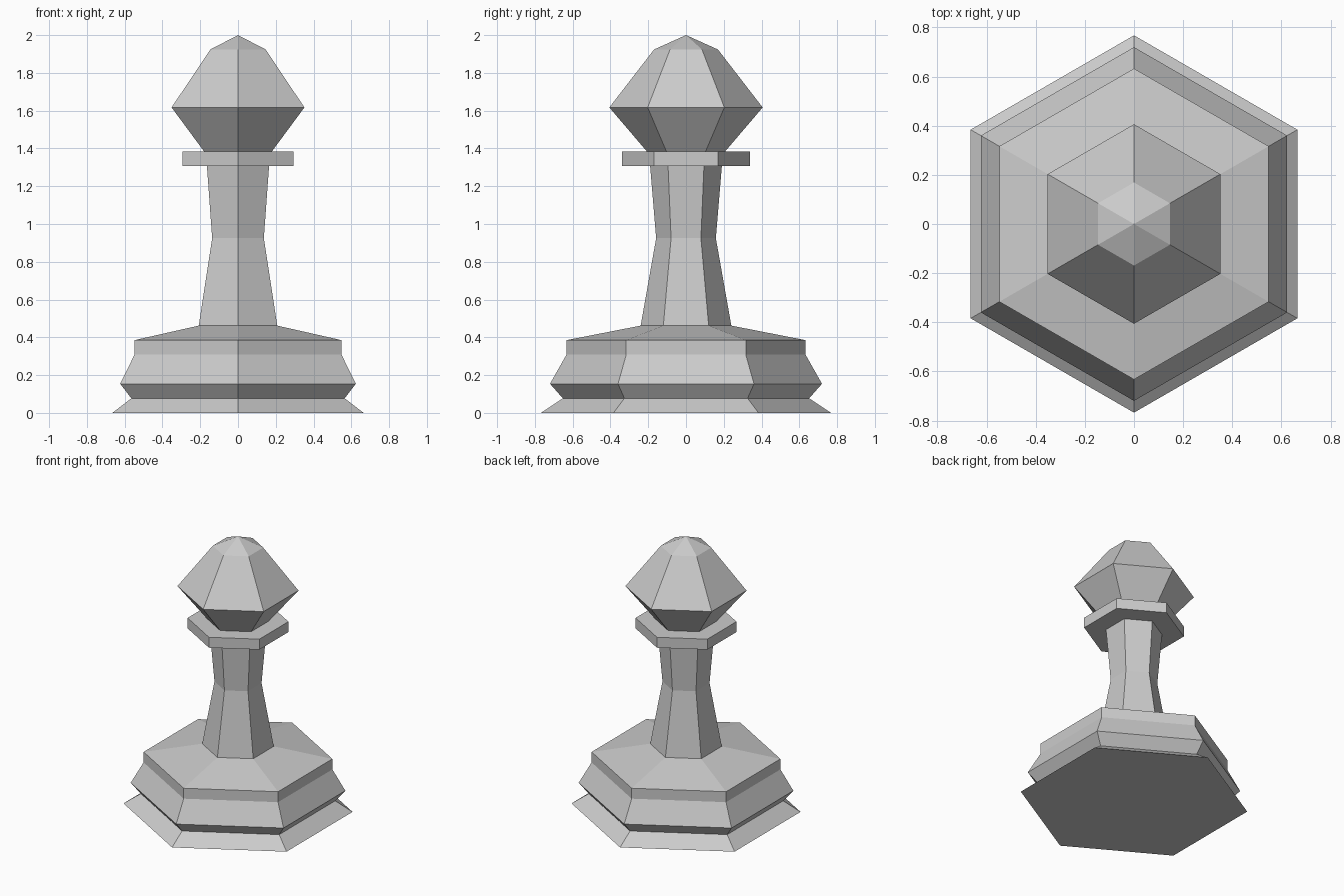
import bpy, bmesh
from math import cos, sin, pi

if "Cube" in bpy.data.objects:
    bpy.data.objects.remove(bpy.data.objects["Cube"])

SIDES = 6


def lathe(name, profile):
    """Six-sided turned part from (corner radius, height); radius 0 is a point or closed end."""
    bm = bmesh.new()
    rings = []
    for r, z in profile:
        if r == 0:
            rings.append([bm.verts.new((0, 0, z))] * SIDES)
        else:
            angles = [pi / 2 + 2 * pi * i / SIDES for i in range(SIDES)]
            rings.append([bm.verts.new((r * cos(a), r * sin(a), z)) for a in angles])
    for low, high in zip(rings, rings[1:]):
        for i in range(SIDES):
            j = (i + 1) % SIDES
            corners = list(dict.fromkeys((low[i], low[j], high[j], high[i])))
            bm.faces.new(corners)
    mesh = bpy.data.meshes.new(name)
    bm.to_mesh(mesh)
    bm.free()
    obj = bpy.data.objects.new(name, mesh)
    bpy.context.collection.objects.link(obj)
    return obj


# Stepped base with a closed underside and sloped shoulder
lathe("base", [(0, 0), (0.768, 0), (0.652, 0.077), (0.72, 0.154),
               (0.633, 0.308), (0.633, 0.385), (0.24, 0.462)])

# Waisted stem
lathe("stem", [(0.24, 0.462), (0.158, 0.925), (0.19, 1.308)])

# Flat collar, open where the stem and head join it
lathe("collar", [(0.19, 1.308), (0.338, 1.308), (0.338, 1.385), (0.208, 1.385)])

# Faceted head with a shallow point
lathe("head", [(0.208, 1.385), (0.406, 1.617), (0.169, 1.924), (0, 2.0)])
